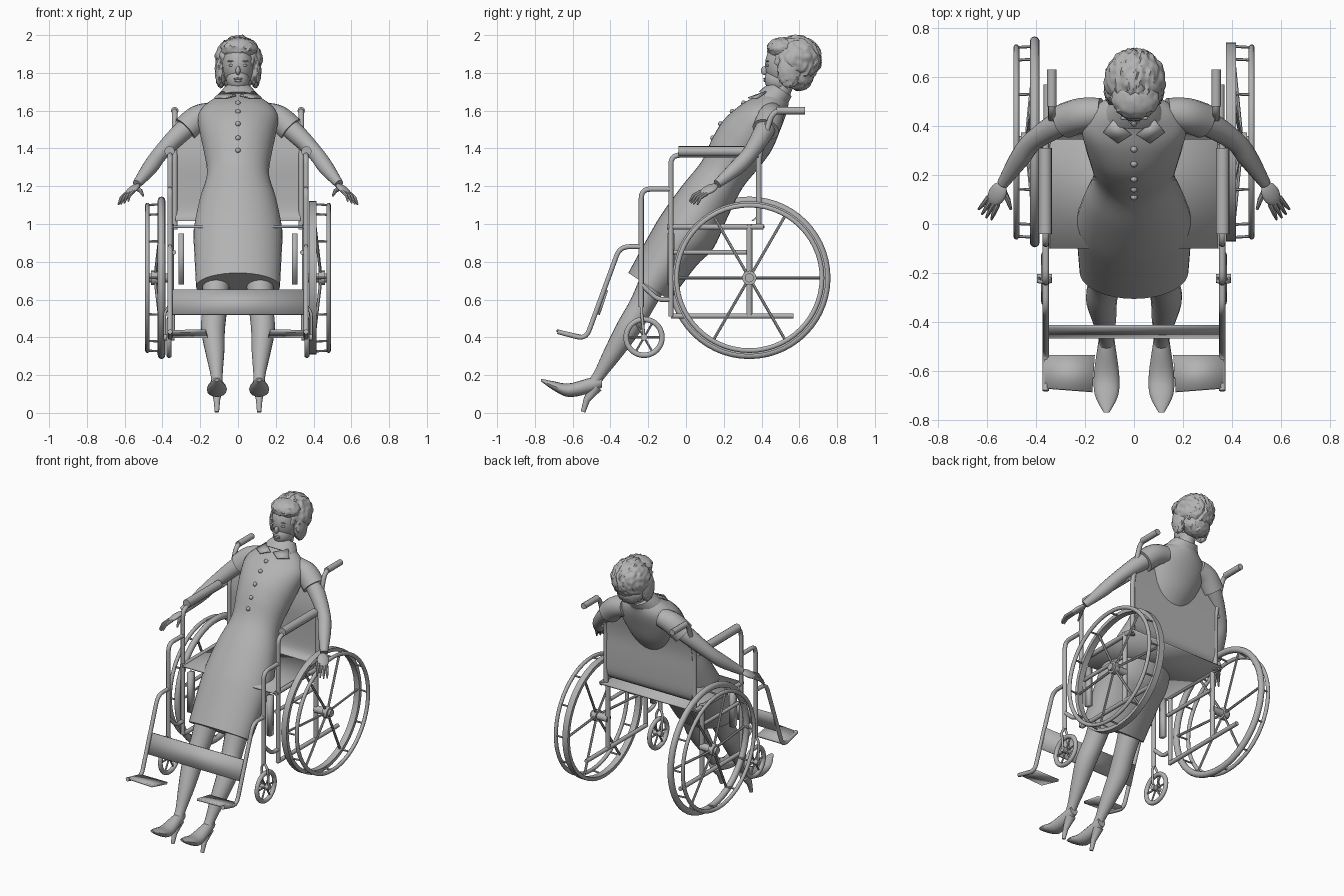
import bpy, bmesh
from math import sin, cos, pi, radians
from mathutils import Vector, Matrix, noise

cube = bpy.data.objects.get("Cube")
if cube:
    bpy.data.objects.remove(cube)

grey = bpy.data.materials.new("plain_grey")
grey.use_nodes = True
grey.diffuse_color = (0.45, 0.45, 0.45, 1)
grey.node_tree.nodes["Principled BSDF"].inputs["Base Color"].default_value = (0.45, 0.45, 0.45, 1)
made = []


def finish(name, bm):
    bmesh.ops.recalc_face_normals(bm, faces=bm.faces)
    mesh = bpy.data.meshes.new(name)
    bm.to_mesh(mesh)
    bm.free()
    mesh.materials.append(grey)
    obj = bpy.data.objects.new(name, mesh)
    bpy.context.collection.objects.link(obj)
    made.append(obj)
    return obj


def loft(name, rings, closed=False):
    """Skin a list of point rings."""
    bm = bmesh.new()
    rows = [[bm.verts.new(p) for p in ring] for ring in rings]
    n = len(rows[0])
    pairs = list(zip(rows, rows[1:])) + ([(rows[-1], rows[0])] if closed else [])
    for a, b in pairs:
        for i in range(n):
            j = (i + 1) % n
            bm.faces.new((a[i], a[j], b[j], b[i]))
    if not closed:
        bm.faces.new(rows[0])
        bm.faces.new(rows[-1])
    return finish(name, bm)


def smooth_rows(rows, steps=5):
    """Catmull-Rom through rows of numbers."""
    out = []
    for i in range(len(rows) - 1):
        p = [rows[max(i - 1, 0)], rows[i], rows[i + 1], rows[min(i + 2, len(rows) - 1)]]
        for s in range(steps):
            t = s / steps
            out.append([b + t * (c - a) / 2 + t * t * (a - 2.5 * b + 2 * c - d / 2)
                        + t ** 3 * (1.5 * (b - c) + (d - a) / 2) for a, b, c, d in zip(*p)])
    return out + [list(rows[-1])]


def rounded(pts, bend):
    """Replace corners by short arcs."""
    out = [pts[0]]
    for a, b, c in zip(pts, pts[1:], pts[2:]):
        f = min(bend, (a - b).length * .45, (c - b).length * .45)
        p, q = b + (a - b).normalized() * f, b + (c - b).normalized() * f
        for k in range(6):
            t = k / 5
            out.append(p * (1 - t) ** 2 + b * 2 * t * (1 - t) + q * t * t)
    return out + [pts[-1]]


def tube(name, pts, r, bend=.05, sides=10):
    """Sweep a circle; r is one radius or one per point."""
    pts = [Vector(p) for p in pts]
    if not isinstance(r, list):
        pts = rounded(pts, bend)
        r = [r] * len(pts)
    n = (pts[1] - pts[0]).orthogonal().normalized()
    rings = []
    for i, p in enumerate(pts):
        t = (pts[min(i + 1, len(pts) - 1)] - pts[max(i - 1, 0)]).normalized()
        n = (n - t * n.dot(t)).normalized()
        m = t.cross(n)
        rings.append([p + r[i] * (n * cos(2 * pi * k / sides) + m * sin(2 * pi * k / sides))
                      for k in range(sides)])
    return loft(name, rings)


def limb(name, rows, sides=18):
    rows = smooth_rows(rows)
    return tube(name, [q[:3] for q in rows], [q[3] for q in rows], sides=sides)


def hoop(name, c, radius, half_x, half_r, sides=10, flat=False):
    """Ring around the x axis, round or rectangular in section."""
    if flat:
        sec = [(-half_x, -half_r), (half_x, -half_r), (half_x, half_r), (-half_x, half_r)]
    else:
        sec = [(half_x * cos(2 * pi * k / sides), half_r * sin(2 * pi * k / sides)) for k in range(sides)]
    rings = []
    for i in range(56):
        a = 2 * pi * i / 56
        rings.append([(c[0] + x, c[1] + (radius + d) * cos(a), c[2] + (radius + d) * sin(a)) for x, d in sec])
    return loft(name, rings, closed=True)


def ball(name, c, size, axes=None, rough=0, detail=3):
    bm = bmesh.new()
    bmesh.ops.create_icosphere(bm, subdivisions=detail, radius=1)
    turn = Matrix(axes).transposed() if axes else Matrix.Identity(3)
    for v in bm.verts:
        k = 1 + rough * noise.noise(Vector((v.co.x * 9, v.co.y * 4, v.co.z * 4)))
        v.co = Vector(c) + turn @ Vector([a * b * k for a, b in zip(v.co, size)])
    return finish(name, bm)


def plate(name, pts, thick):
    """Flat polygon with thickness."""
    bm = bmesh.new()
    bm.faces.new([bm.verts.new(p) for p in pts])
    obj = finish(name, bm)
    mod = obj.modifiers.new("thickness", "SOLIDIFY")
    mod.thickness, mod.offset = thick, 0
    return obj


# Dress: leaning elliptical sections (y, z, half width, half depth)
across = Vector((0, .83, -.55))


def leaning_ring(y, z, w, d, sides=36):
    return [Vector((w * cos(2 * pi * k / sides), y, z)) + across * d * sin(2 * pi * k / sides)
            for k in range(sides)]


dress = [(-.195, .668, .222, .133), (-.07, .86, .232, .15), (.01, .965, .235, .165),
         (.1, 1.12, .205, .147), (.19, 1.26, .165, .13), (.265, 1.38, .18, .147),
         (.33, 1.475, .2, .15), (.4, 1.57, .212, .122), (.455, 1.63, .165, .09), (.49, 1.675, .085, .065)]
loft("dress", [leaning_ring(*q) for q in smooth_rows(dress)])
loft("collar_band", [leaning_ring(*q) for q in
                     ((.455, 1.655, .12, .082), (.475, 1.68, .105, .078), (.505, 1.712, .075, .065))])
for y, z in ((.11, 1.39), (.142, 1.455), (.183, 1.53), (.245, 1.595), (.305, 1.64)):
    ball("dress_button", (0, y, z), (.014, .014, .014), detail=2)

# Head
limb("neck", [(0, .48, 1.64, .058), (0, .51, 1.72, .052), (0, .54, 1.8, .056)])
ball("head", (0, .53, 1.845), (.086, .112, .13))
ball("jaw", (0, .49, 1.765), (.062, .075, .07))
ball("nose", (0, .418, 1.812), (.013, .022, .024))
ball("upper_lip", (0, .42, 1.769), (.025, .012, .006), detail=2)
ball("lower_lip", (0, .421, 1.758), (.021, .012, .007), detail=2)
ball("hair", (.003, .585, 1.872), (.122, .132, .126), rough=.09, detail=5)
ball("hair_fringe", (.005, .51, 1.93), (.095, .082, .058), rough=.09, detail=4)
ball("hair_nape", (0, .6, 1.785), (.092, .075, .08), rough=.1, detail=4)

for side, tag in ((1, "left_"), (-1, "right_")):
    def at(*rows):
        return [(side * q[0],) + tuple(q[1:]) for q in rows]

    # Face and hair sides, collar points
    ball(tag + "eye", (side * .034, .433, 1.84), (.016, .009, .007), detail=2)
    ball(tag + "brow", (side * .036, .432, 1.862), (.022, .008, .004), detail=2)
    ball(tag + "hair_side", (side * .092, .545, 1.81), (.03, .06, .09), rough=.12, detail=4)
    plate(tag + "collar_point", at((.01, .365, 1.68), (.085, .425, 1.7), (.125, .375, 1.667), (.065, .33, 1.667)), .008)

    # Arm and hand
    limb(tag + "sleeve", at((.13, .455, 1.585, .06), (.21, .445, 1.56, .07), (.28, .422, 1.5, .072)))
    limb(tag + "arm", at((.2, .445, 1.56, .055), (.3, .41, 1.485, .053), (.41, .34, 1.375, .042),
                         (.465, .27, 1.3, .041), (.535, .165, 1.212, .024)))
    d = Vector((side * .45, -.75, -.45)).normalized()
    s = Vector((side * .75, .6, -.25)).normalized()
    palm = Vector((side * .558, .122, 1.183))
    ball(tag + "palm", palm, (.056, .038, .017), axes=(d, s, d.cross(s)))
    for k in (-1.5, -.5, .5, 1.5):
        base = palm + d * .035 + s * k * .017
        tip = base + d * (.085 - abs(k) * .008) + s * k * .006 + Vector((0, 0, -.022))
        tube(tag + "finger", [base, base + d * .05 + s * k * .003, tip], [.01, .009, .005], sides=8)
    tube(tag + "thumb", at((.538, .145, 1.19), (.515, .1, 1.175), (.502, .06, 1.15)), [.013, .011, .006], sides=8)

    # Leg and heeled shoe
    limb(tag + "leg", at((.115, -.14, .76, .08), (.12, -.23, .58, .066), (.132, -.305, .45, .064),
                         (.122, -.385, .32, .05), (.113, -.46, .2, .032), (.112, -.5, .14, .034)))
    shoe = [(-.445, .165, .028, .03), (-.51, .145, .038, .04), (-.62, .12, .052, .036),
            (-.7, .143, .047, .024), (-.768, .174, .012, .007)]
    loft(tag + "shoe", [[(side * .112 + w * cos(2 * pi * k / 16), y, z + h * sin(2 * pi * k / 16))
                         for k in range(16)] for y, z, w, h in smooth_rows(shoe)])
    tube(tag + "shoe_heel", at((.112, -.475, .14), (.112, -.525, .07), (.112, -.545, .005)), [.034, .018, .012])

    # Frame tubes
    tube(tag + "push_post", at((.335, .61, 1.6), (.335, .46, 1.6), (.335, .385, 1.36), (.335, .385, .97)), .015)
    tube(tag + "push_grip", at((.335, .48, 1.6), (.335, .63, 1.6)), .02)
    tube(tag + "arm_frame", at((.36, .385, 1.365), (.36, -.08, 1.365), (.36, -.08, .51)), .014)
    tube(tag + "front_frame", at((.36, -.08, 1.185), (.36, -.237, 1.185), (.36, -.237, .56)), .014)
    tube(tag + "armrest_pad", at((.362, -.04, 1.385), (.362, .31, 1.385)), .027, sides=14)
    tube(tag + "seat_rail", at((.355, -.1, .985), (.355, .41, .985)), .015)
    tube(tag + "axle_post", at((.355, .335, 1), (.355, .335, .51)), .016)
    tube(tag + "lower_rail", at((.355, -.08, .513), (.355, .57, .513)), .014)
    tube(tag + "middle_rail", at((.34, -.08, .85), (.34, .335, .85)), .012)
    tube(tag + "front_link", at((.36, -.237, .68), (.36, -.15, .6), (.36, -.08, .6)), .013)
    plate(tag + "side_bracket", at((.3, -.1, .95), (.3, -.06, .95), (.3, -.06, .68), (.3, -.1, .68)), .03)

    # Footrest
    tube(tag + "footrest_hanger", at((.36, -.237, .88), (.36, -.35, .88), (.36, -.53, .39), (.36, -.68, .43)), .013)
    plate(tag + "footplate", at((.16, -.535, .402), (.365, -.535, .402), (.365, -.67, .432), (.17, -.685, .435)), .014)

    # Caster
    hub = (side * .365, -.222, .4)
    hoop(tag + "caster_tyre", hub, .095, .014, .015)
    for k in range(3):
        v = Vector((0, cos(k * pi / 3), sin(k * pi / 3))) * .09
        tube(tag + "caster_spoke", [Vector(hub) - v, Vector(hub) + v], .006, sides=6)
    tube(tag + "caster_axle", at((.335, -.222, .4), (.395, -.222, .4)), .018)
    for x in (.342, .388):
        tube(tag + "caster_fork", at((.362, -.237, .57), (x, -.235, .53), (x, -.222, .4)), .008, bend=.02)

    # Big wheel: the right one carries the thicker tyre
    y, z = .335, .715
    if side < 0:
        hoop("right_tyre", (-.405, y, z), .409, .02, .021, sides=12)
    else:
        hoop("left_rim", (.396, y, z), .394, .02, .012, flat=True)
    hoop(tag + "hand_rim", (side * .48, y, z), .385, .012, .013)
    for k in range(12):
        c, n = cos(k * pi / 6), sin(k * pi / 6)
        if k % 2 == 0:
            tube(tag + "spoke", at((.44, y, z), (.4, y + c * .395, z + n * .395)), .008, sides=6)
        tube(tag + "rim_link", at((.4, y + c * .39, z + n * .39), (.48, y + c * .385, z + n * .385)), .006, sides=6)
    tube(tag + "hub", at((.35, y, z), (.475, y, z)), .024, sides=16)
    tube(tag + "hub_cap", at((.425, y, z), (.46, y, z)), .038, sides=16)

# Seat, backrest and calf strap
plate("seat", [(-.355, -.1, .985), (.355, -.1, .985), (.355, .415, .985), (-.355, .415, .985)], .012)
back = smooth_rows([(.35, 1.015), (.385, 1.06), (.39, 1.2), (.39, 1.36), (.425, 1.545)], 4)
loft("backrest", [[(-.33, y - .006, z), (.33, y - .006, z), (.33, y + .006, z), (-.33, y + .006, z)]
                  for y, z in back])
plate("calf_strap", [(-.36, -.418, .65), (.36, -.418, .65), (.36, -.462, .52), (-.36, -.462, .52)], .012)

# Shading
bpy.ops.object.select_all(action='DESELECT')
for obj in made:
    obj.select_set(True)
bpy.context.view_layer.objects.active = made[0]
bpy.ops.object.shade_smooth_by_angle(angle=radians(40))
